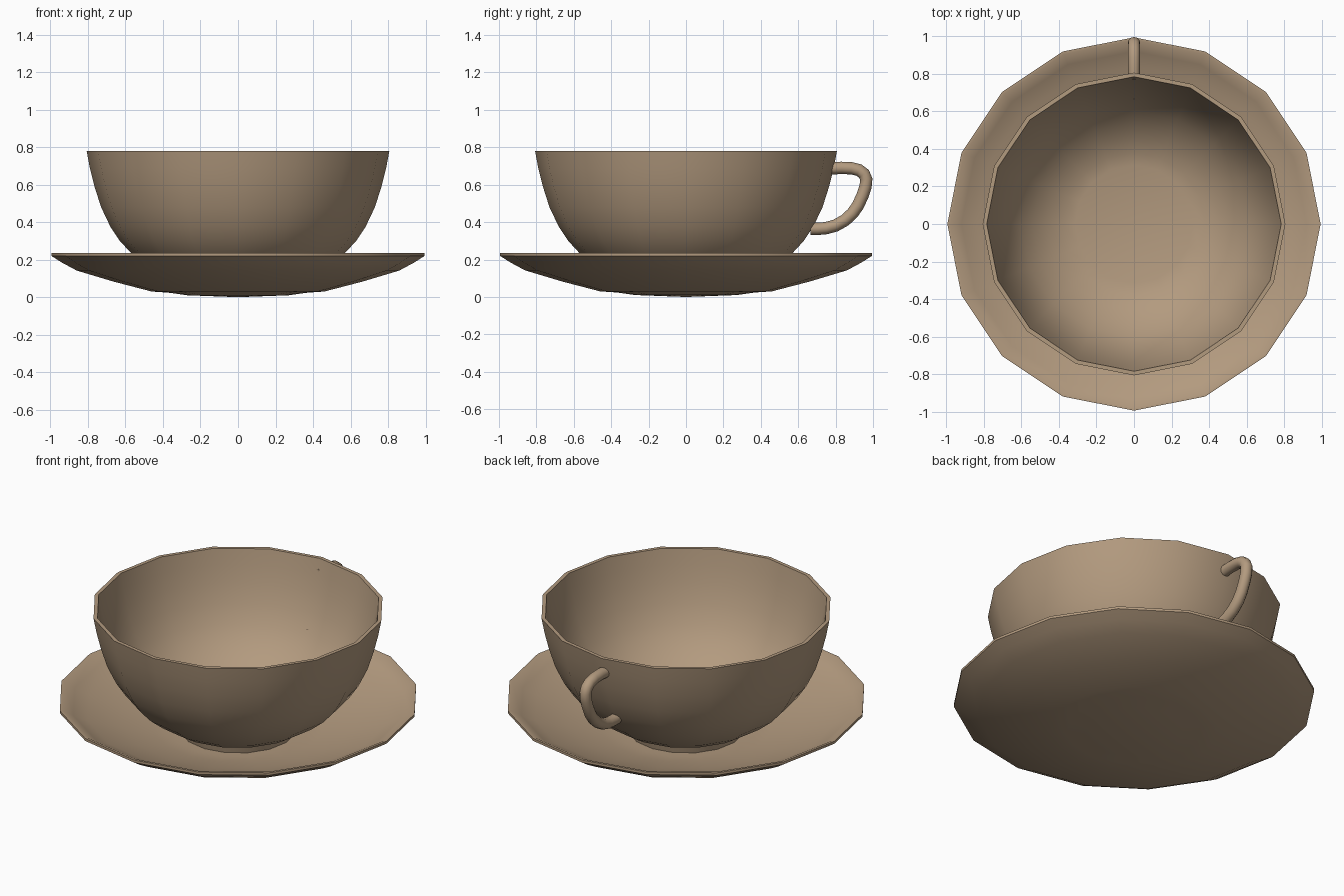
import bpy, bmesh, math
from mathutils import Vector

if "Cube" in bpy.data.objects:
    bpy.data.objects.remove(bpy.data.objects["Cube"])

clay = bpy.data.materials.new("tan clay")
clay.diffuse_color = (0.45, 0.325, 0.212, 1)
clay.use_nodes = True
clay.node_tree.nodes["Principled BSDF"].inputs["Base Color"].default_value = clay.diffuse_color


def finish(bm, name, angle=32):
    bmesh.ops.recalc_face_normals(bm, faces=bm.faces)
    me = bpy.data.meshes.new(name)
    bm.to_mesh(me)
    bm.free()
    ob = bpy.data.objects.new(name, me)
    bpy.context.collection.objects.link(ob)
    me.materials.append(clay)
    bpy.ops.object.select_all(action='DESELECT')
    ob.select_set(True)
    bpy.context.view_layer.objects.active = ob
    bpy.ops.object.shade_smooth_by_angle(angle=math.radians(angle))
    return ob


def lathe(name, profile, sides=16):
    """Spin a (radius, z) profile that starts and ends on the axis."""
    bm = bmesh.new()
    rings = []
    for r, z in profile:
        n = 1 if r == 0 else sides
        rings.append([bm.verts.new((r * math.cos(math.tau * i / sides),
                                    r * math.sin(math.tau * i / sides), z))
                      for i in range(n)])
    for a, b in zip(rings, rings[1:]):
        for i in range(sides):
            j = (i + 1) % sides
            if len(a) == 1:
                bm.faces.new((a[0], b[i], b[j]))
            elif len(b) == 1:
                bm.faces.new((a[i], a[j], b[0]))
            else:
                bm.faces.new((a[i], a[j], b[j], b[i]))
    return finish(bm, name)


def tube(name, path, radius, sides=12):
    """Sweep a round section along a path of (y, z) points."""
    bm = bmesh.new()
    pts = [Vector((0, y, z)) for y, z in path]
    side = Vector((1, 0, 0))
    rings = []
    for k, p in enumerate(pts):
        t = (pts[min(k + 1, len(pts) - 1)] - pts[max(k - 1, 0)]).normalized()
        up = t.cross(side)
        rings.append([bm.verts.new(p + radius * (side * math.cos(math.tau * i / sides)
                                                 + up * math.sin(math.tau * i / sides)))
                      for i in range(sides)])
    for a, b in zip(rings, rings[1:]):
        for i in range(sides):
            j = (i + 1) % sides
            bm.faces.new((a[i], a[j], b[j], b[i]))
    bm.faces.new(rings[0])
    bm.faces.new(rings[-1])
    return finish(bm, name, 45)


# saucer: shallow dish with a thin rim and a slightly sunken centre
lathe("saucer", [
    (0, 0.0), (0.27, 0.01), (0.37, 0.024), (0.46, 0.03), (0.66, 0.082),
    (0.86, 0.142), (0.94, 0.185), (0.995, 0.22), (0.995, 0.235), (0.98, 0.235),
    (0.92, 0.20), (0.84, 0.162), (0.65, 0.105), (0.47, 0.06), (0.38, 0.05),
    (0.28, 0.045), (0, 0.045)])

# cup: foot, rounded bowl, thin rim, inner wall and flat inner floor
lathe("cup", [
    (0, 0.04), (0.32, 0.04), (0.33, 0.085), (0.40, 0.115), (0.49, 0.17),
    (0.57, 0.235), (0.63, 0.30), (0.68, 0.375), (0.73, 0.48), (0.765, 0.59),
    (0.79, 0.69), (0.807, 0.78), (0.785, 0.78), (0.768, 0.69), (0.743, 0.59),
    (0.708, 0.48), (0.658, 0.375), (0.605, 0.30), (0.54, 0.235), (0.465, 0.18),
    (0.38, 0.14), (0.315, 0.125), (0, 0.115)])

# handle: ear-shaped round loop on the back of the cup
tube("handle", [
    (0.772, 0.687), (0.83, 0.69), (0.885, 0.688), (0.925, 0.678), (0.952, 0.658),
    (0.964, 0.63), (0.96, 0.59), (0.945, 0.545), (0.92, 0.49), (0.89, 0.447),
    (0.85, 0.41), (0.80, 0.382), (0.75, 0.368), (0.705, 0.364), (0.665, 0.364)], 0.033)
